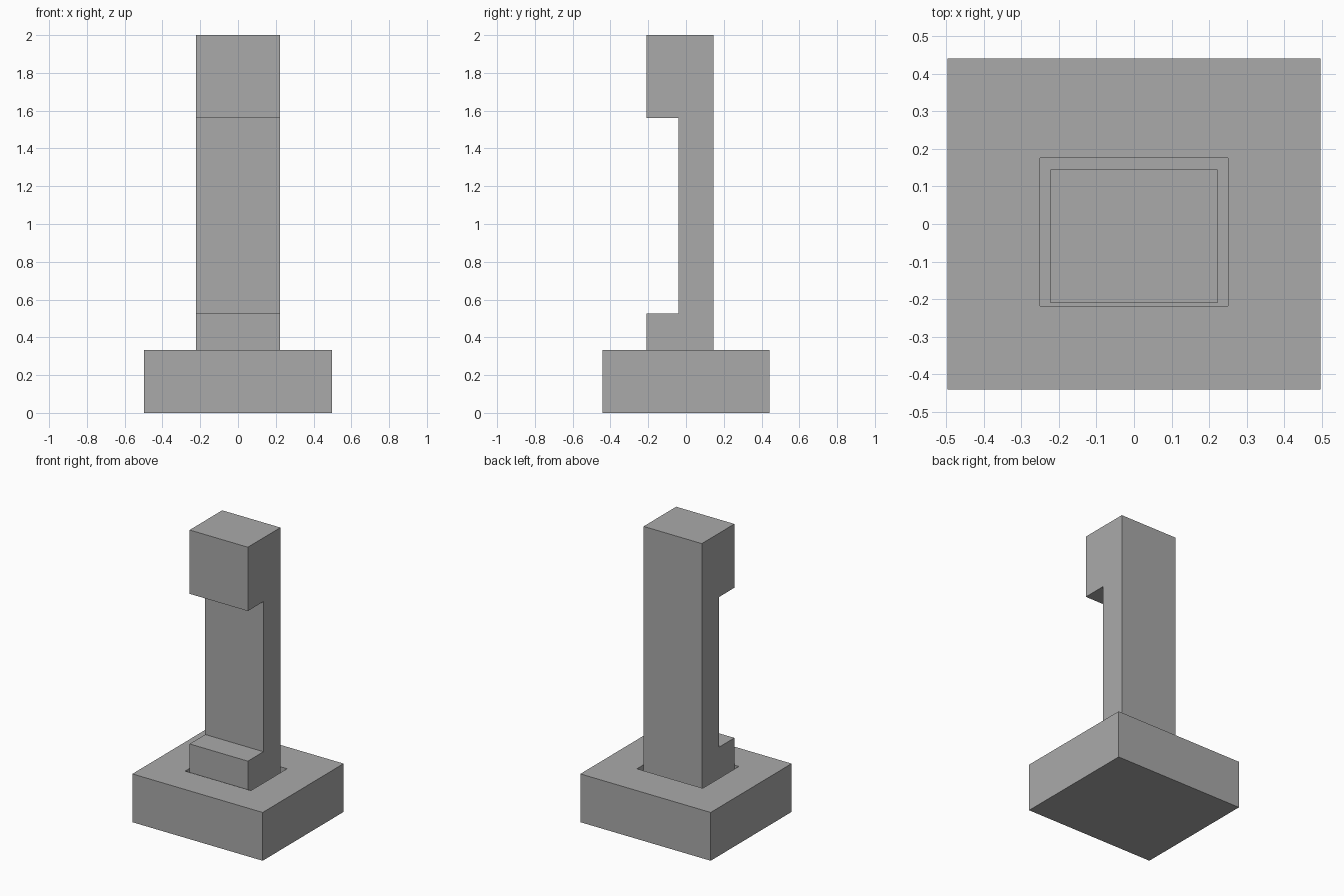
import bpy, bmesh

if "Cube" in bpy.data.objects:
    bpy.data.objects.remove(bpy.data.objects["Cube"])

grey = bpy.data.materials.new("plain grey")
grey.diffuse_color = (0.4, 0.4, 0.4, 1)
grey.use_nodes = True
grey.node_tree.nodes["Principled BSDF"].inputs["Base Color"].default_value = grey.diffuse_color


def make_object(name, bm):
    bmesh.ops.recalc_face_normals(bm, faces=bm.faces)
    mesh = bpy.data.meshes.new(name)
    bm.to_mesh(mesh)
    bm.free()
    mesh.materials.append(grey)
    obj = bpy.data.objects.new(name, mesh)
    bpy.context.collection.objects.link(obj)
    return obj


def rect(bm, x, y0, y1, z):
    return [bm.verts.new((px, py, z)) for px, py in
            ((-x, y0), (x, y0), (x, y1), (-x, y1))]


SOCKET_FLOOR = 0.17

# Base block with a blind socket: rings run up the outside and down the inside
bm = bmesh.new()
rings = [rect(bm, 0.497, -0.441, 0.441, 0),
         rect(bm, 0.497, -0.441, 0.441, 0.333),
         rect(bm, 0.251, -0.218, 0.176, 0.333),
         rect(bm, 0.251, -0.218, 0.176, SOCKET_FLOOR)]
for a, b in zip(rings, rings[1:]):
    for i in range(4):
        j = (i + 1) % 4
        bm.faces.new((a[i], a[j], b[j], b[i]))
bm.faces.new(rings[0])
bm.faces.new(rings[-1])
make_object("base", bm)

# Post with a notched front: side profile (y, z) extruded across x
profile = [(-0.21, SOCKET_FLOOR), (0.145, SOCKET_FLOOR), (0.145, 2), (-0.21, 2),
           (-0.21, 1.56), (-0.04, 1.56), (-0.04, 0.525), (-0.21, 0.525)]
bm = bmesh.new()
side = bm.faces.new([bm.verts.new((-0.222, y, z)) for y, z in profile])
ext = bmesh.ops.extrude_face_region(bm, geom=[side], use_keep_orig=True)
bmesh.ops.translate(bm, vec=(0.444, 0, 0),
                    verts=[v for v in ext["geom"] if isinstance(v, bmesh.types.BMVert)])
make_object("post", bm)
